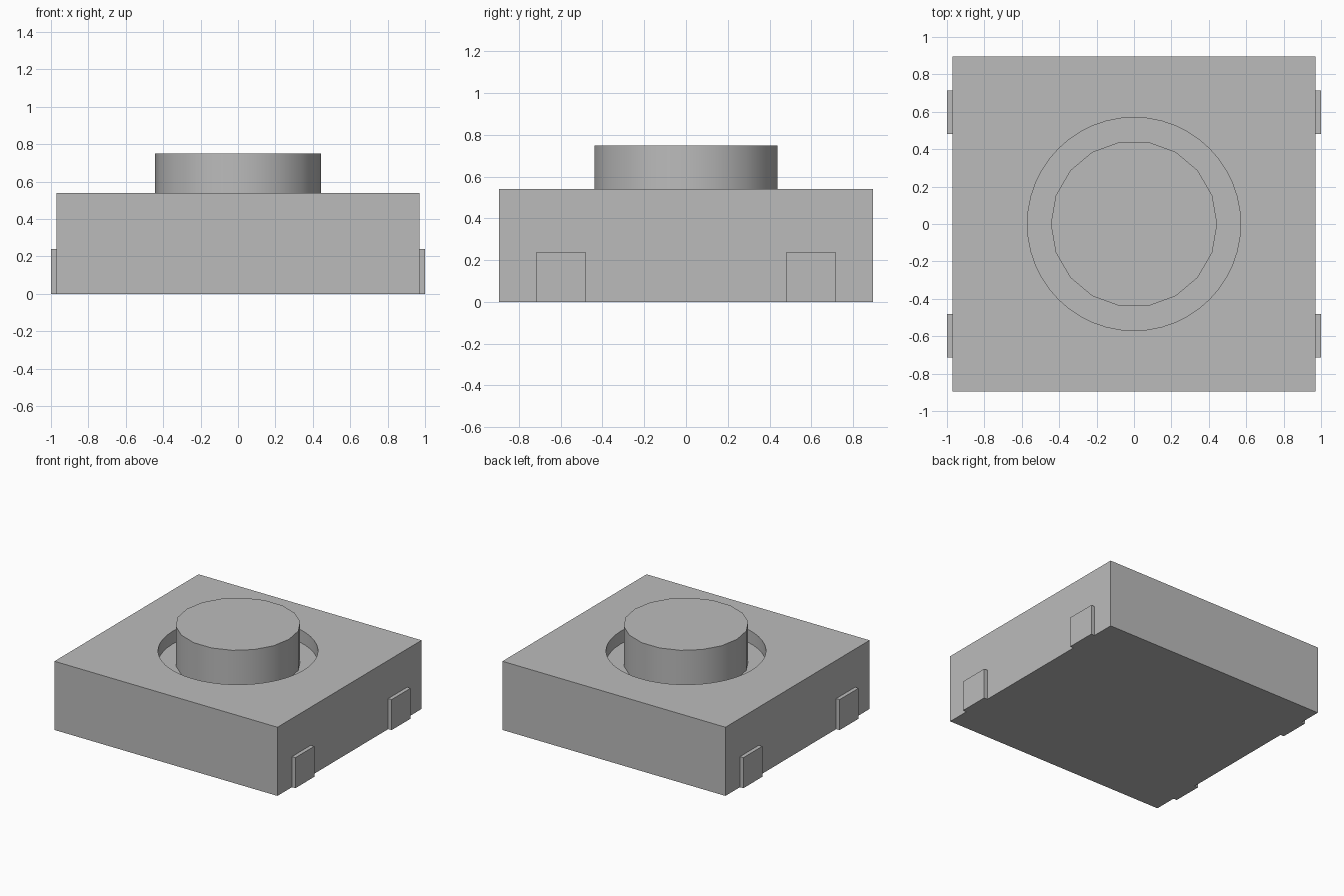
import bpy
import math

default = bpy.data.objects.get("Cube")
if default:
    bpy.data.objects.remove(default, do_unlink=True)

# Material
GREY = (0.5, 0.5, 0.5, 1.0)
grey = bpy.data.materials.new("plain grey")
grey.use_nodes = True
grey.diffuse_color = GREY
grey.node_tree.nodes["Principled BSDF"].inputs["Base Color"].default_value = GREY


def finish(name):
    obj = bpy.context.active_object
    obj.name = name
    obj.data.materials.append(grey)
    return obj


def box(name, low, high):
    centre = [(a + b) / 2 for a, b in zip(low, high)]
    bpy.ops.mesh.primitive_cube_add(size=1, location=centre)
    obj = finish(name)
    obj.scale = [b - a for a, b in zip(low, high)]
    bpy.ops.object.transform_apply(location=False, rotation=False, scale=True)
    return obj


def cylinder(name, radius, bottom, top, sides):
    bpy.ops.mesh.primitive_cylinder_add(
        vertices=sides, radius=radius, depth=top - bottom,
        location=(0, 0, (bottom + top) / 2), rotation=(0, 0, math.pi / 2))
    return finish(name)


HALF_X, HALF_Y, BODY_TOP = 0.97, 0.895, 0.54
WELL_FLOOR = 0.44

# Housing with a shallow round well in its top
housing = box("housing", (-HALF_X, -HALF_Y, 0), (HALF_X, HALF_Y, BODY_TOP))
cutter = cylinder("well_cutter", 0.57, WELL_FLOOR, BODY_TOP + 0.2, 48)
cutter.hide_render = True
well = housing.modifiers.new("well", 'BOOLEAN')
well.operation = 'DIFFERENCE'
well.solver = 'EXACT'
well.object = cutter
bpy.ops.object.select_all(action='DESELECT')
housing.select_set(True)
bpy.context.view_layer.objects.active = housing
bpy.ops.object.modifier_apply(modifier=well.name)
bpy.data.objects.remove(cutter, do_unlink=True)
bpy.ops.object.shade_smooth_by_angle(angle=math.radians(30))

# Push button standing in the well
cylinder("button", 0.445, WELL_FLOOR, 0.75, 18)
bpy.ops.object.shade_smooth_by_angle(angle=math.radians(30))

# Four contact tabs on the two sides
for side, x in (("left", HALF_X), ("right", -1.0)):
    for end, y in (("front", -0.715), ("back", 0.48)):
        box(f"{end}_{side}_contact", (x, y, 0), (x + 0.03, y + 0.235, 0.24))
